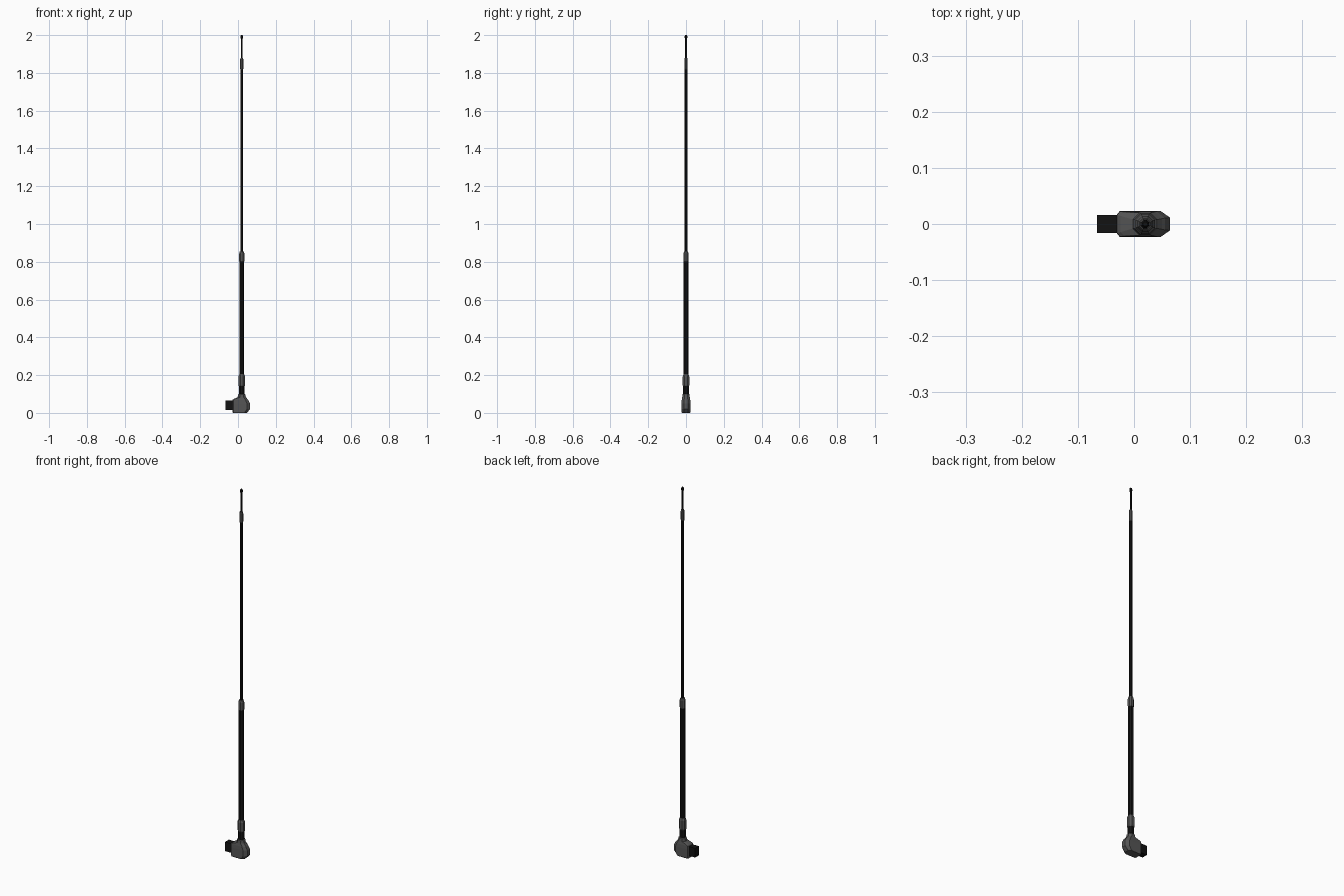
import bpy, bmesh, math

if "Cube" in bpy.data.objects:
    bpy.data.objects.remove(bpy.data.objects["Cube"])

AXIS_X = 0.02
SIDES = 8


def material(name, v):
    m = bpy.data.materials.new(name)
    m.diffuse_color = (v, v, v, 1)
    m.use_nodes = True
    m.node_tree.nodes["Principled BSDF"].inputs["Base Color"].default_value = m.diffuse_color
    return m


BLACK = material("black", 0.006)
GREY = material("dark_grey", 0.09)


def loft(name, rings, mat):
    """Skin a stack of closed rings and cap both ends."""
    bm = bmesh.new()
    rows = [[bm.verts.new(p) for p in ring] for ring in rings]
    n = len(rows[0])
    for a, b in zip(rows, rows[1:]):
        for i in range(n):
            j = (i + 1) % n
            bm.faces.new((a[i], a[j], b[j], b[i]))
    bm.faces.new(rows[0][::-1])
    bm.faces.new(rows[-1])
    bmesh.ops.recalc_face_normals(bm, faces=bm.faces[:])
    me = bpy.data.meshes.new(name)
    bm.to_mesh(me)
    bm.free()
    ob = bpy.data.objects.new(name, me)
    me.materials.append(mat)
    bpy.context.collection.objects.link(ob)
    return ob


def octagon(r, z):
    k = r / math.cos(math.pi / SIDES)
    angles = [(i + 0.5) * 2 * math.pi / SIDES for i in range(SIDES)]
    return [(AXIS_X + k * math.cos(a), k * math.sin(a), z) for a in angles]


def turned(name, profile, mat):
    return loft(name, [octagon(r, z) for r, z in profile], mat)


def collar(name, r, z0, z1):
    c = r * 0.18
    return turned(name, [(r - c, z0), (r, z0 + 0.006), (r, z1 - 0.012), (r - 1.5 * c, z1)], GREY)


def outline(x0, x1, hw, left, right, z):
    """Eight-sided body section; left and right are (x cut, y cut)."""
    half = [(x0, hw - left[1]), (x0 + left[0], hw),
            (x1 - right[0], hw), (x1, hw - right[1])]
    return [(x, -y, z) for x, y in half] + [(x, y, z) for x, y in half[::-1]]


# Angled base body, blending up into an octagonal neck
loft("base_body", [
    outline(-0.027, 0.046, 0.022, (0.004, 0.006), (0.012, 0.012), 0.0),
    outline(-0.030, 0.052, 0.0235, (0.005, 0.006), (0.014, 0.012), 0.006),
    outline(-0.030, 0.064, 0.0235, (0.005, 0.006), (0.017, 0.012), 0.020),
    outline(-0.030, 0.064, 0.0235, (0.005, 0.006), (0.017, 0.012), 0.050),
    outline(-0.030, 0.055, 0.0225, (0.005, 0.006), (0.015, 0.012), 0.068),
    outline(-0.024, 0.050, 0.0215, (0.006, 0.007), (0.013, 0.012), 0.073),
    outline(-0.002, 0.042, 0.020, (0.012, 0.012), (0.012, 0.012), 0.083),
    outline(0.001, 0.039, 0.019, (0.011, 0.011), (0.011, 0.011), 0.097),
    outline(0.004, 0.036, 0.016, (0.0095, 0.0095), (0.0095, 0.0095), 0.100),
], GREY)

# Square side plug
loft("plug", [[(x, y, z) for y, z in ((-0.016, 0.015), (0.016, 0.015),
                                      (0.016, 0.065), (-0.016, 0.065))]
              for x in (-0.066, -0.022)], BLACK)

# Rods, from the thick bottom section to the thin tip
turned("neck", [(0.015, 0.095), (0.015, 0.145)], BLACK)
turned("lower_tube", [(0.0125, 0.19), (0.0125, 0.81)], BLACK)
turned("middle_rod", [(0.0072, 0.84), (0.0072, 1.825)], BLACK)
turned("upper_rod", [(0.0045, 1.87), (0.0045, 1.985)], BLACK)
turned("tip", [(0.0045, 1.980), (0.0068, 1.985), (0.0068, 1.994), (0.004, 2.0)], BLACK)

# Joint collars
for name, r, z0, z1 in (("lower_collar", 0.0175, 0.14, 0.205),
                        ("middle_collar", 0.014, 0.798, 0.855),
                        ("upper_collar", 0.009, 1.818, 1.88)):
    collar(name, r, z0, z1)
